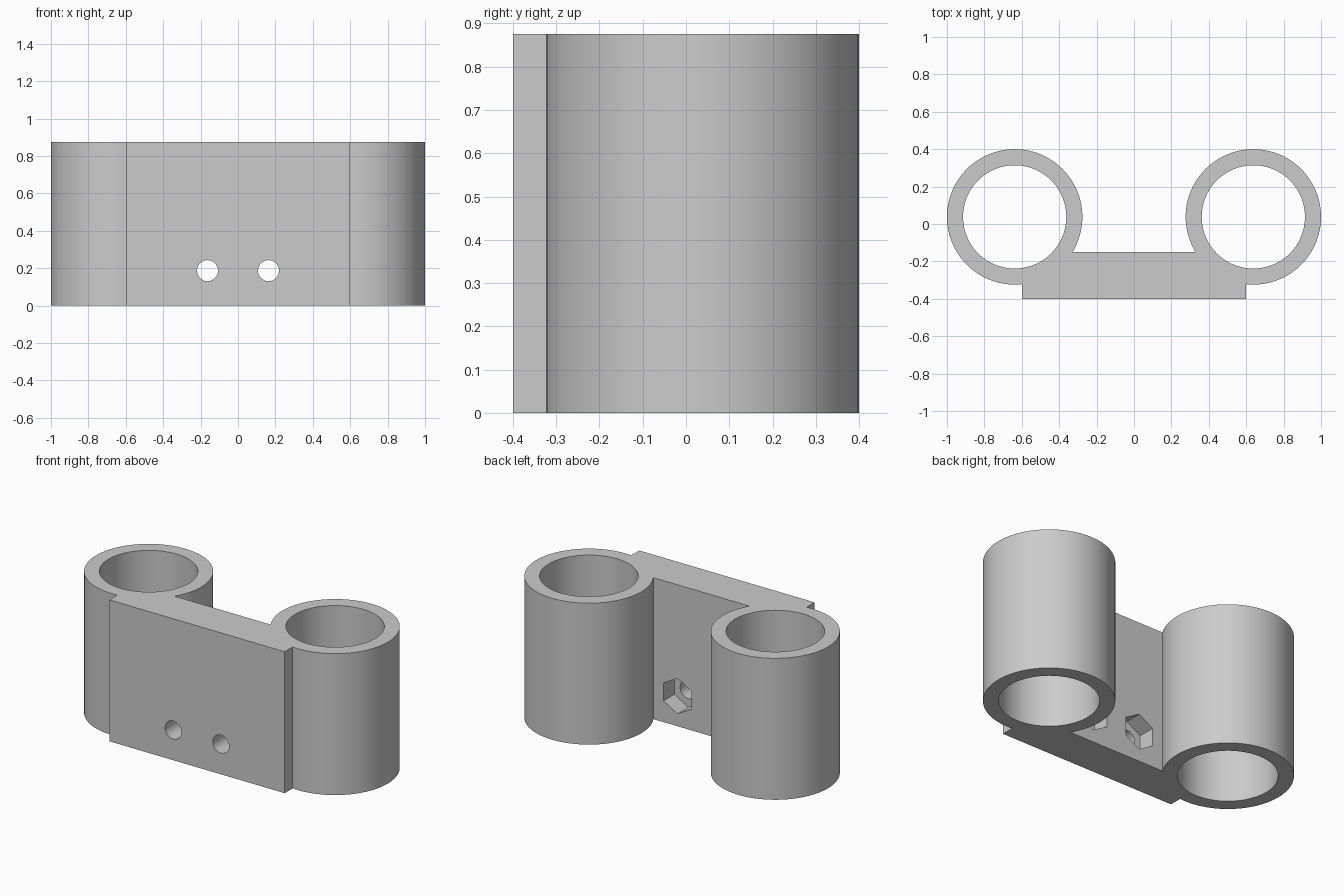
import bpy
from math import pi, radians

if "Cube" in bpy.data.objects:
    bpy.data.objects.remove(bpy.data.objects["Cube"], do_unlink=True)

HEIGHT = 0.875
TUBE_X, TUBE_Y = 0.638, 0.038
OUTER_R, BORE_R = 0.362, 0.276
PLATE_FRONT, PLATE_BACK = -0.4, -0.15
BOLT_X, BOLT_Z = 0.163, 0.187

grey = bpy.data.materials.new("plain grey")
grey.use_nodes = True
colour = (0.6, 0.6, 0.6, 1)
grey.diffuse_color = colour
grey.node_tree.nodes["Principled BSDF"].inputs["Base Color"].default_value = colour


def cylinder(name, radius, depth, location, sides=96, rotation=(0, 0, 0)):
    bpy.ops.mesh.primitive_cylinder_add(vertices=sides, radius=radius, depth=depth,
                                        location=location, rotation=rotation)
    obj = bpy.context.object
    obj.name = name
    return obj


def combine(target, tool, operation):
    """Apply a boolean and discard the tool object."""
    mod = target.modifiers.new(operation.lower(), "BOOLEAN")
    mod.operation = operation
    mod.solver = "EXACT"
    mod.object = tool
    bpy.context.view_layer.objects.active = target
    bpy.ops.object.modifier_apply(modifier=mod.name)
    bpy.data.objects.remove(tool, do_unlink=True)


# Mounting plate joining the two tubes
bpy.ops.mesh.primitive_cube_add(
    size=1, location=(0, (PLATE_FRONT + PLATE_BACK) / 2, HEIGHT / 2))
bracket = bpy.context.object
bracket.name = "twin_tube_bracket"
bracket.scale = (1.2, PLATE_BACK - PLATE_FRONT, HEIGHT)
bpy.ops.object.transform_apply(location=True, rotation=False, scale=True)

# Outer tube walls
for side in (-1, 1):
    wall = cylinder("tube_wall", OUTER_R, HEIGHT, (side * TUBE_X, TUBE_Y, HEIGHT / 2))
    combine(bracket, wall, "UNION")

# Tube bores, bolt holes and hexagonal nut pockets in the back of the plate
for side in (-1, 1):
    bore = cylinder("bore", BORE_R, HEIGHT * 2, (side * TUBE_X, TUBE_Y, HEIGHT / 2))
    combine(bracket, bore, "DIFFERENCE")
    hole = cylinder("bolt_hole", 0.056, 1, (side * BOLT_X, PLATE_FRONT, BOLT_Z),
                    48, (pi / 2, 0, 0))
    combine(bracket, hole, "DIFFERENCE")
    pocket = cylinder("nut_pocket", 0.11, 0.21, (side * BOLT_X, PLATE_BACK, BOLT_Z),
                      6, (pi / 2, 0, 0))
    combine(bracket, pocket, "DIFFERENCE")

bracket.data.materials.clear()
bracket.data.materials.append(grey)
for poly in bracket.data.polygons:
    poly.material_index = 0

bpy.ops.object.select_all(action="DESELECT")
bracket.select_set(True)
bpy.context.view_layer.objects.active = bracket
bpy.ops.object.shade_smooth_by_angle(angle=radians(30))
